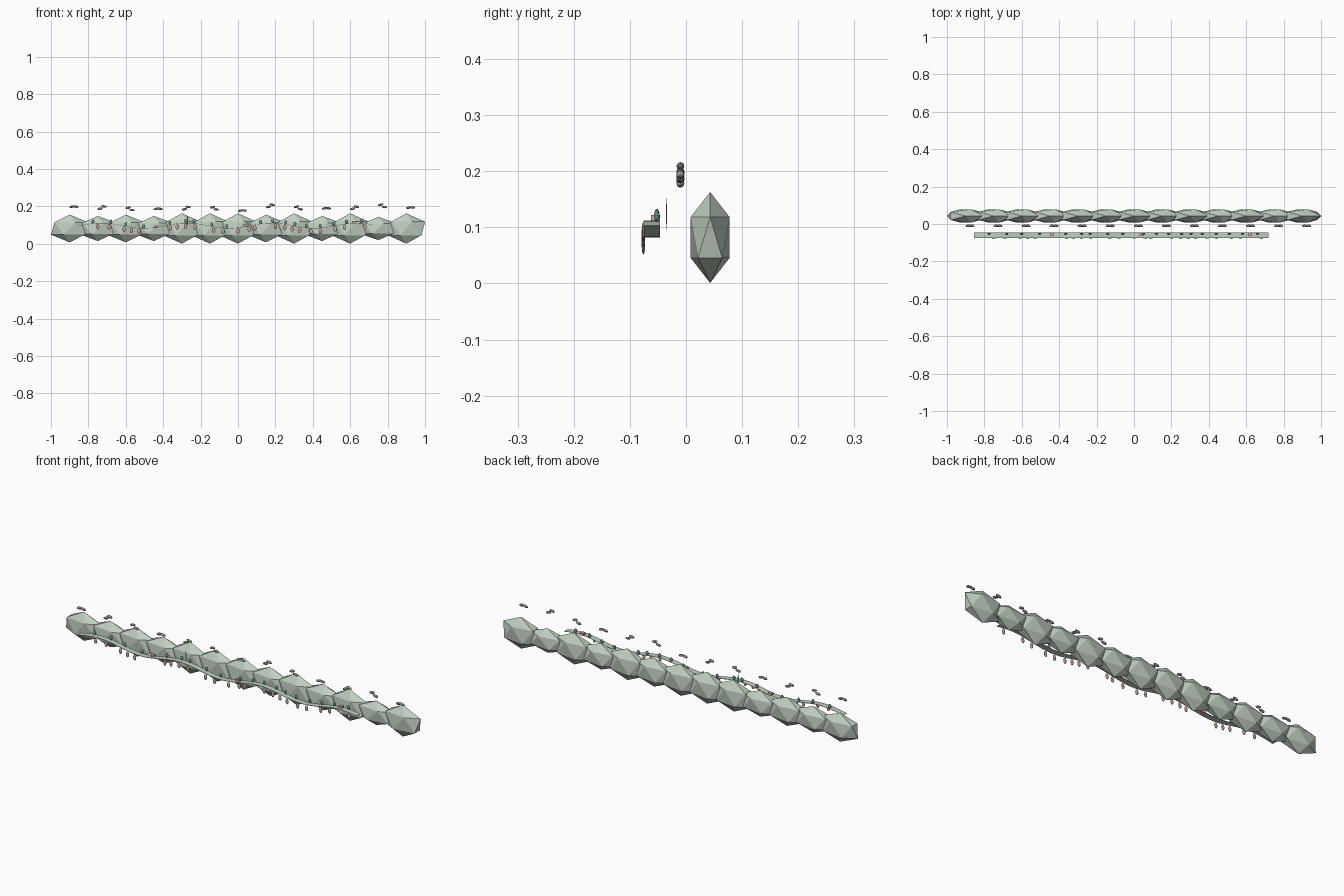
import bpy, math
from mathutils import Matrix

cube = bpy.data.objects.get("Cube")
if cube:
    bpy.data.objects.remove(cube, do_unlink=True)


def material(name, rgb):
    m = bpy.data.materials.new(name)
    m.use_nodes = True
    m.diffuse_color = (*rgb, 1)
    m.node_tree.nodes["Principled BSDF"].inputs["Base Color"].default_value = (*rgb, 1)
    return m


SAGE = material("pale sage", (0.53, 0.62, 0.53))
GREEN = material("bud green", (0.15, 0.36, 0.28))
PINK = material("dusty pink", (0.62, 0.40, 0.34))
GREY = material("leaf grey", (0.32, 0.36, 0.33))


def blob(name, mat, loc, radii, tilt=0, detail=1):
    """Faceted flat-shaded ellipsoid, tilted around the y axis."""
    bpy.ops.mesh.primitive_ico_sphere_add(subdivisions=detail, radius=1)
    ob = bpy.context.object
    ob.name = name
    ob.data.transform(Matrix.Rotation(tilt, 4, 'Y') @ Matrix.Diagonal((*radii, 1)))
    ob.location = loc
    ob.data.materials.append(mat)
    return ob


# Row of overlapping faceted bushes
heights = (.074, .067, .074, .067, .081, .081, .081, .074, .081, .067, .081, .062, .081)
for i, h in enumerate(heights):
    blob(f"bush_{i + 1}", SAGE, (-0.9 + 0.15 * i, 0.043, 0.082), (0.112, 0.041, h))


# Wavy thin vine in front of the bushes
def wave(x):
    return 0.097 + 0.014 * math.cos(math.tau * (x + 0.73) / 0.455)


STEPS = 56
START, END = -0.855, 0.72
verts, faces = [], []
for i in range(STEPS + 1):
    x = START + (END - START) * i / STEPS
    z = wave(x)
    verts += [(x, y, z + dz) for y, dz in
              ((-0.076, -0.0008), (-0.046, -0.0008), (-0.046, 0.0008), (-0.076, 0.0008))]
    if i:
        a, b = 4 * (i - 1), 4 * i
        for k in range(4):
            n = (k + 1) % 4
            faces.append((a + k, a + n, b + n, b + k))
faces += [(3, 2, 1, 0), tuple(4 * STEPS + k for k in range(4))]
mesh = bpy.data.meshes.new("vine_ribbon")
mesh.from_pydata(verts, [], faces)
mesh.materials.append(SAGE)
bpy.context.collection.objects.link(bpy.data.objects.new("vine_ribbon", mesh))

# Green buds standing on the vine
buds = (-.775, -.68, -.6, -.505, -.365, -.28, -.235, -.14, -.06, .05,
        .12, .185, .255, .305, .365, .44, .51, .58, .66)
for i, x in enumerate(buds):
    blob(f"bud_{i + 1}", GREEN, (x, -0.052, wave(x) + 0.011), (0.008, 0.005, 0.011), detail=2)

# Pink drops hanging along the front edge
drops = (-.75, -.69, -.61, -.57, -.53, -.36, -.325, -.28, -.23, -.13, -.08, 0,
         .06, .09, .2, .25, .29, .33, .39, .44, .52, .57, .68)
for i, x in enumerate(drops):
    blob(f"drop_{i + 1}", PINK, (x, -0.076, wave(x) - 0.017), (0.009, 0.003, 0.015), detail=2)

# Small pink clasps
for i, x in enumerate((-0.44, 0.04, 0.62)):
    bpy.ops.mesh.primitive_cube_add(size=1, location=(x, -0.054, wave(x) + 0.004))
    clasp = bpy.context.object
    clasp.name = f"clasp_{i + 1}"
    clasp.scale = (0.02, 0.016, 0.014)
    clasp.data.materials.append(PINK)

# Slender spindle behind the vine
blob("spindle", SAGE, (-0.27, -0.035, 0.124), (0.004, 0.001, 0.032))

# Pairs of floating leaves above the bushes
leaf_z = (.199, .194, .187, .187, .191, .19, .178, .203, .192, .19, .193, .203, .194)
for i, z in enumerate(leaf_z):
    x = -0.877 + 0.15 * i
    lean = 0.007 * math.sin(i * 2.1)
    for side in (-1, 1):
        blob(f"leaf_{i + 1}_{'left' if side > 0 else 'right'}", GREY,
             (x + side * 0.01, -0.01, z + side * lean),
             (0.015, 0.007, 0.0065), 0.2 * side, detail=2)
